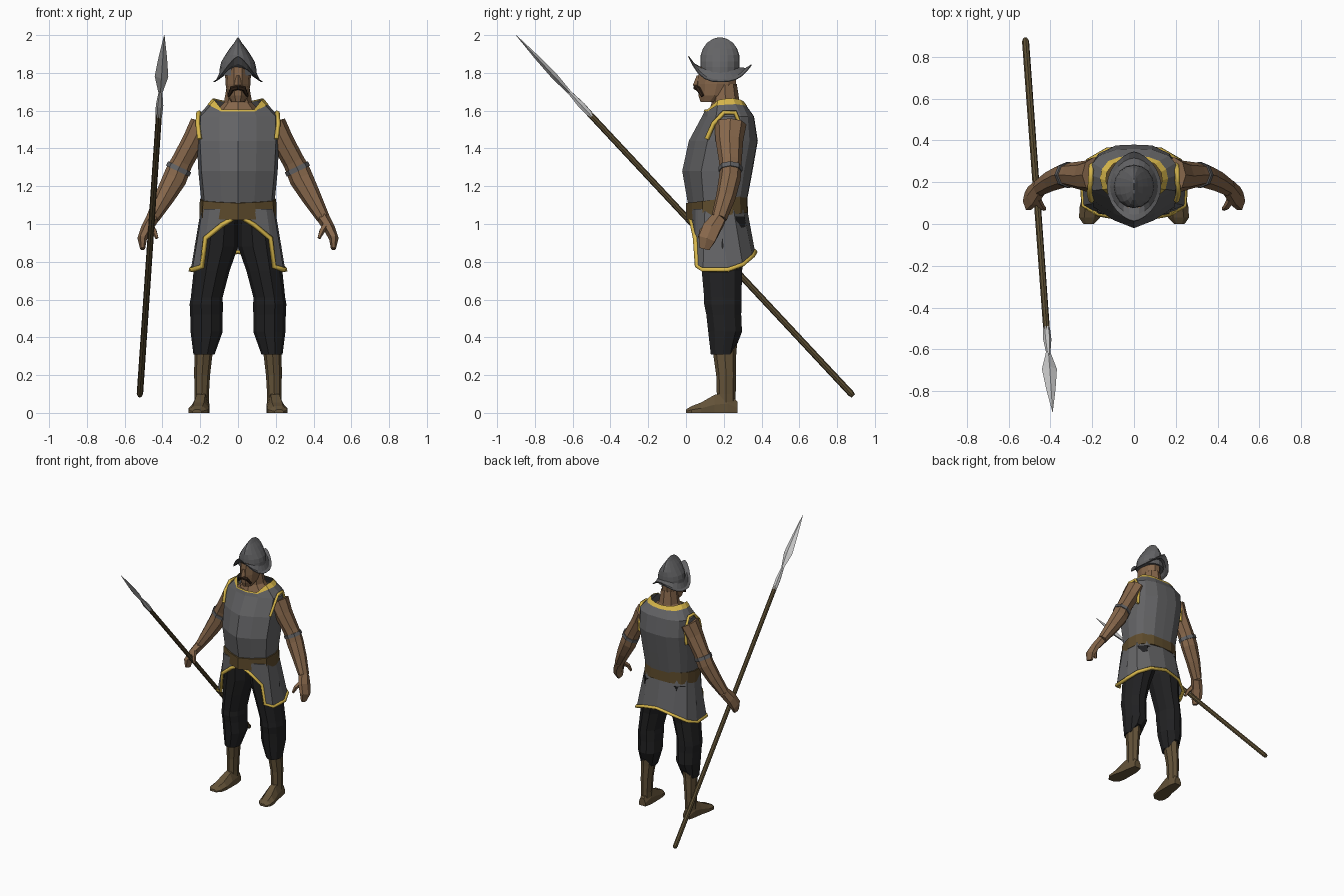
import bpy, bmesh, math
from mathutils import Vector as V


def mat(name, r, g, b):
    m = bpy.data.materials.new(name)
    m.diffuse_color = (r, g, b, 1)
    return m


STEEL = mat("dark steel", .125, .125, .13)
SKIN = mat("tan skin", .24, .135, .07)
CLOTH = mat("black cloth", .015, .015, .016)
BOOT = mat("boot leather", .125, .085, .04)
BELT = mat("belt leather", .11, .07, .025)
GOLD = mat("gold trim", .68, .47, .07)
WOOD = mat("shaft wood", .105, .075, .032)
BLADE = mat("bright steel", .56, .56, .56)
HAIR = mat("dark hair", .03, .016, .009)


def loft(name, rings, m, caps=True, mirror=False, thick=0):
    """Skin a list of equal-length closed rings."""
    bm = bmesh.new()
    rows = [[bm.verts.new(p) for p in r] for r in rings]
    n = len(rows[0])
    for a, b in zip(rows, rows[1:]):
        for i in range(n):
            j = (i + 1) % n
            bm.faces.new((a[i], a[j], b[j], b[i]))
    if caps:
        bm.faces.new(rows[0])
        bm.faces.new(rows[-1])
    bmesh.ops.recalc_face_normals(bm, faces=bm.faces)
    me = bpy.data.meshes.new(name)
    bm.to_mesh(me)
    bm.free()
    me.materials.append(m)
    ob = bpy.data.objects.new(name, me)
    bpy.context.collection.objects.link(ob)
    if mirror:
        ob.modifiers.new("Mirror", 'MIRROR').use_mirror_merge = False
    if thick:
        ob.modifiers.new("Solidify", 'SOLIDIFY').thickness = thick
    return ob


def limb_rings(pts, n=8, flat=False):
    """Rings (x, y, z, r1, r2) square to the path, or level when flat."""
    c = [V(p[:3]) for p in pts]
    out = []
    for i, p in enumerate(pts):
        u, v = V((1, 0, 0)), V((0, 1, 0))
        if not flat:
            t = (c[min(i + 1, len(c) - 1)] - c[max(i - 1, 0)]).normalized()
            u = t.cross(v).normalized()
            v = t.cross(u)
        out.append([c[i] + u * p[3] * math.cos(a) + v * p[4] * math.sin(a)
                    for a in (2 * math.pi * k / n for k in range(n))])
    return out


def limb(name, pts, m, n=8, flat=False, mirror=True):
    return loft(name, limb_rings(pts, n, flat), m, mirror=mirror)


def whole(half):
    """Complete a half outline (front centre to back centre) across x = 0."""
    return [V(p) for p in half] + [V((-p[0], p[1], p[2])) for p in half[-2:0:-1]]


SECTION = [(0, 0), (.45, .1), (.92, .27), (1, .55), (.92, .75), (.78, .88), (.4, .99), (0, 1)]


def section(w, yf, yb, z, slope=0):
    pts = [(w * a, yf + (yb - yf) * b) for a, b in SECTION]
    return whole([(x, y, z + slope * (y - .16)) for x, y in pts])


def trim(name, pts, radius, cyclic=False):
    cu = bpy.data.curves.new(name, 'CURVE')
    cu.dimensions = '3D'
    cu.bevel_depth = radius
    cu.bevel_resolution = 0
    cu.use_fill_caps = True
    s = cu.splines.new('POLY')
    s.points.add(len(pts) - 1)
    for q, p in zip(s.points, pts):
        q.co = (p[0], p[1], p[2], 1)
    s.use_cyclic_u = cyclic
    cu.materials.append(GOLD)
    bpy.context.collection.objects.link(bpy.data.objects.new(name, cu))


# Breastplate with a centre ridge
neck_edge = whole([(0, .10, 1.6), (.085, .115, 1.6), (.125, .17, 1.65), (.135, .21, 1.657),
                   (.13, .25, 1.66), (.1, .29, 1.652), (.06, .305, 1.645), (0, .31, 1.64)])
shoulder = section(.215, .085, .36, 1.57)
loft("breastplate", [section(.19, .015, .315, 1.08), section(.21, -.02, .352, 1.28),
                     section(.218, .015, .38, 1.44), shoulder, neck_edge], STEEL, caps=False)

# Gold collar and armhole edging
up = V((0, -.002, .006))
loft("collar_trim", [[p + up for p in neck_edge],
                     [p.lerp(q, .35) + up for p, q in zip(neck_edge, shoulder)]], GOLD, caps=False)
for s in (1, -1):
    hole = [(.203, .11, 1.45), (.213, .145, 1.53), (.208, .2, 1.59), (.205, .26, 1.59),
            (.202, .295, 1.5), (.203, .285, 1.38)]
    trim("armhole_trim", [(s * x, y, z) for x, y, z in hole], .013)

# Belt
loft("belt", [section(.205, 0, .328, 1.04, .12), section(.202, 0, .325, 1.13, .12)], BELT)

# Skirt, arched open at the front
hem = whole([(0, .02, 1.045), (.085, .035, .995), (.172, .05, .925), (.19, .06, .775), (.242, .09, .757),
             (.25, .22, .757), (.22, .3, .785), (.13, .352, .83), (0, .365, .855)])
waist = whole([(0, .02, 1.08), (.08, .03, 1.08), (.15, .05, 1.08), (.175, .065, 1.08), (.188, .1, 1.08),
               (.196, .18, 1.08), (.182, .25, 1.09), (.13, .3, 1.09), (0, .32, 1.1)])
loft("skirt", [waist, hem], STEEL, caps=False, thick=.008)
trim("skirt_trim", hem, .014, True)

# Trousers, hem notched upward at the calf
legs = limb_rings([(.1, .19, 1.04, .1, .13), (.115, .195, .88, .115, .125), (.14, .19, .75, .095, .112),
                   (.166, .195, .61, .084, .104), (.168, .195, .575, .088, .104), (.167, .2, .52, .086, .097),
                   (.166, .207, .43, .085, .094), (.18, .195, .31, .056, .067)], 10, True)
for p in legs[-1]:
    if abs(p.x - .18) < .03 and p.y > .22:
        p.z, p.y = .37, p.y + .015
loft("trousers", legs, CLOTH, mirror=True)

# Boots
limb("boot_shaft", [(.18, .207, .4, .05, .066), (.183, .205, .31, .048, .061), (.19, .213, .2, .042, .053),
                    (.192, .213, .1, .038, .05), (.192, .213, .03, .04, .05)], BOOT, 8, True)
foot = []
for y, x, w, h in [(.272, .192, .028, .06), (.22, .192, .04, .11), (.15, .197, .045, .095),
                   (.08, .207, .054, .055), (.03, .213, .05, .036), (0, .217, .025, .018)]:
    foot.append([V((x + w * a, y, h * b)) for a, b in
                 [(-1, 0), (1, 0), (1, .45), (.5, 1), (-.5, 1), (-1, .45)]])
loft("foot", foot, BOOT, mirror=True)

# Arms, hands and elbow bands
limb("arm", [(.19, .235, 1.53, .065, .085), (.235, .23, 1.44, .06, .073), (.295, .235, 1.33, .058, .06),
             (.315, .235, 1.29, .062, .057), (.335, .232, 1.24, .064, .058), (.39, .21, 1.14, .052, .052),
             (.452, .175, 1.03, .035, .042)], SKIN)
limb("elbow_band", [(.309, .235, 1.303, .068, .063), (.32, .235, 1.28, .068, .063)], STEEL)
limb("hand", [(.452, .175, 1.03, .034, .042), (.485, .135, .975, .03, .055),
              (.508, .11, .92, .025, .052), (.505, .097, .868, .013, .03)], SKIN, 6)
limb("thumb", [(.468, .125, 1.0, .02, .022), (.445, .085, .965, .016, .016),
               (.428, .072, .925, .009, .01)], SKIN, 5)

# Neck, head, nose and moustache
limb("neck", [(0, .21, 1.59, .125, .09), (0, .21, 1.64, .075, .075), (0, .205, 1.74, .058, .064)],
     SKIN, 8, True, False)
limb("head", [(0, .125, 1.645, .035, .05), (0, .15, 1.68, .056, .088), (0, .163, 1.74, .066, .106),
              (0, .17, 1.83, .07, .106)], SKIN, 10, True, False)
limb("nose", [(0, .068, 1.785, .01, .012), (0, .058, 1.735, .02, .022), (0, .06, 1.722, .012, .012)],
     SKIN, 4, True, False)
limb("moustache", [(0, .05, 1.722, .013, .012), (.03, .064, 1.717, .014, .013), (.05, .088, 1.678, .007, .009)],
     HAIR, 6)

# Combed helmet: crown and upswept brim
limb("helmet_crown", [(0, .18, z, rx, ry) for z, rx, ry in
                      [(1.785, .1, .102), (1.83, .096, .104), (1.86, .088, .104), (1.895, .067, .102),
                       (1.93, .043, .09), (1.96, .02, .068), (1.98, .008, .038), (1.987, .003, .012)]],
     STEEL, 16, True, False)
inner, outer = [], []
for k in range(24):
    c, s = math.cos(k * math.pi / 12), math.sin(k * math.pi / 12)
    lift = .09 if s > 0 else .135
    inner.append(V((.096 * c, .18 + .1 * s, 1.805 + .025 * s * s)))
    outer.append(V((math.copysign(.13 * abs(c) ** 1.3, c), .18 + .165 * s, 1.755 + lift * abs(s) ** 3)))
middle = [a.lerp(b, .55) - V((0, 0, .012)) for a, b in zip(inner, outer)]
loft("helmet_brim", [inner, middle, outer], STEEL, caps=False, thick=.005)

# Spear, from butt to tip
butt, tip = V((-.52, .885, .09)), V((-.39, -.9, 2.0))


def along(spec):
    return [(*butt.lerp(tip, t), a, b) for t, a, b in spec]


limb("spear_shaft", along([(0, .012, .012), (.006, .017, .017), (.785, .016, .016)]), WOOD, 8, mirror=False)
limb("spear_socket", along([(.775, .017, .017), (.805, .02, .02), (.85, .008, .009)]), BLADE, 6, mirror=False)
limb("spear_blade", along([(.835, .008, .009), (.885, .036, .017), (.94, .022, .012), (1, .001, .001)]),
     BLADE, 4, mirror=False)
